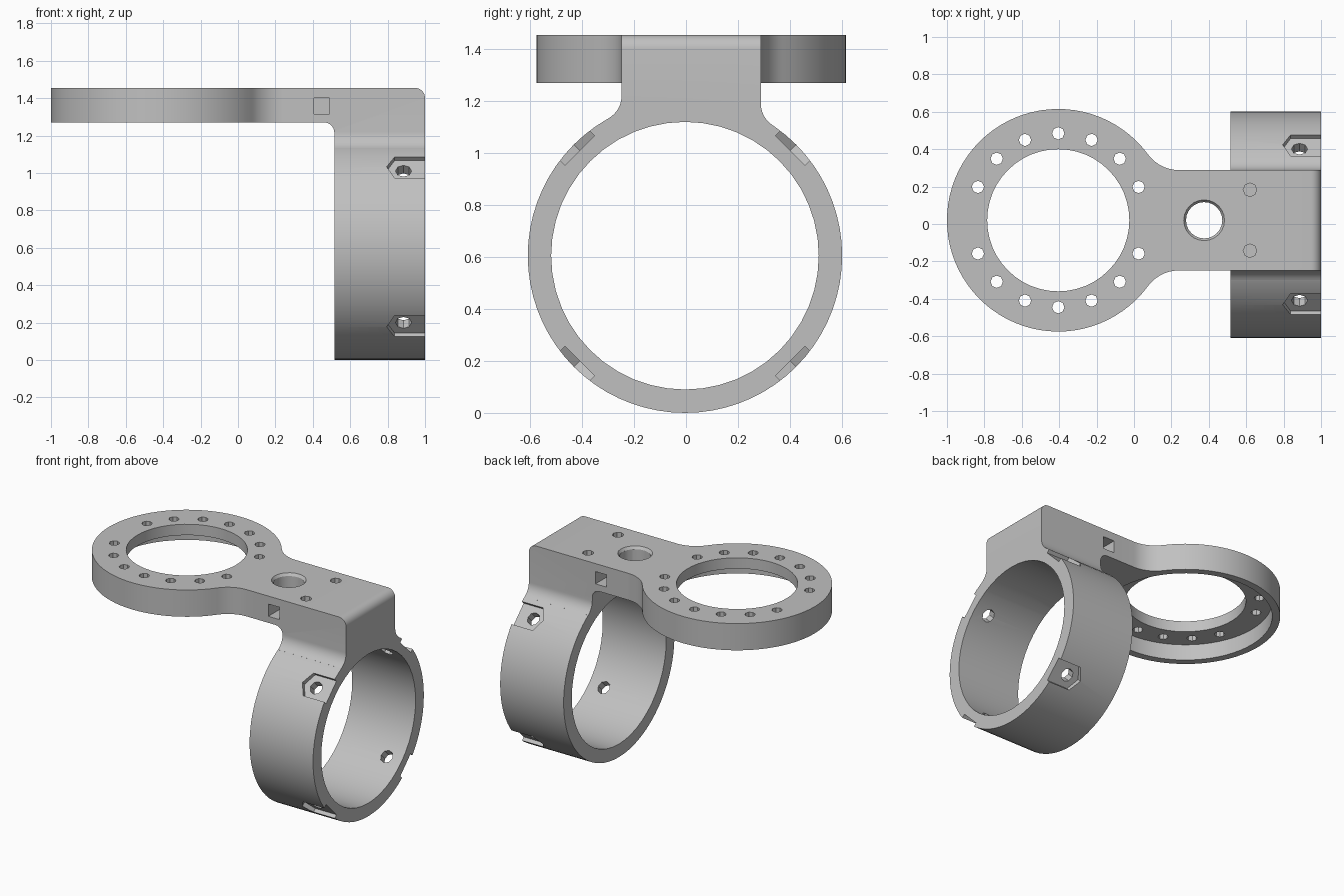
import bpy
import bmesh
from math import cos, sin, radians, sqrt, atan2, degrees
from mathutils import Matrix

if "Cube" in bpy.data.objects:
    bpy.data.objects.remove(bpy.data.objects["Cube"])

# Main dimensions
TOP, UNDER = 1.455, 1.27            # plate faces
MID, HALF = 0.02, 0.268             # arm centre line and half width
RING_X, RING_R = -0.405, 0.595      # flat ring
TUBE_Y, TUBE_Z, TUBE_R, BORE_R = -0.004, 0.605, 0.605, 0.515
BACK, END = 0.515, 1.0              # tube extent along x
parts, cutters = [], []

grey = bpy.data.materials.new("light grey")
grey.use_nodes = True
grey.diffuse_color = (0.53, 0.53, 0.53, 1)
grey.node_tree.nodes["Principled BSDF"].inputs["Base Color"].default_value = grey.diffuse_color


def arc(cx, cy, r, a0, a1, n):
    angles = [radians(a0 + (a1 - a0) * i / n) for i in range(n + 1)]
    return [(cx + r * cos(a), cy + r * sin(a)) for a in angles]


def circle(cx, cy, r, n):
    return arc(cx, cy, r, 0, 360, n)[:-1]


def prism(name, points, axis, lo, hi, group, matrix=None, end_points=None):
    """Solid between a profile at lo and a matching profile at hi."""
    place = {"X": lambda u, v, w: (w, u, v),
             "Y": lambda u, v, w: (u, w, v),
             "Z": lambda u, v, w: (u, v, w)}[axis]
    bm = bmesh.new()
    a = [bm.verts.new(place(u, v, lo)) for u, v in points]
    b = [bm.verts.new(place(u, v, hi)) for u, v in end_points or points]
    bm.faces.new(a)
    bm.faces.new(b)
    for i in range(len(a)):
        j = (i + 1) % len(a)
        bm.faces.new((a[i], a[j], b[j], b[i]))
    bmesh.ops.recalc_face_normals(bm, faces=bm.faces)
    if matrix:
        bm.transform(matrix)
    mesh = bpy.data.meshes.new(name)
    bm.to_mesh(mesh)
    bm.free()
    mesh.materials.append(grey)
    ob = bpy.data.objects.new(name, mesh)
    bpy.context.scene.collection.objects.link(ob)
    ob.hide_render = True
    group.append(ob)
    return ob


# Flat ring flowing into the arm through tangent fillets
fillet = 0.21
rise = HALF + fillet
run = sqrt((RING_R + fillet) ** 2 - rise ** 2)
touch = degrees(atan2(rise, run))
upper = arc(RING_X + run, MID + rise, fillet, 270, 180 + touch, 10)
lower = [(x, 2 * MID - y) for x, y in reversed(upper)]
rim = arc(RING_X, MID, RING_R, touch, 360 - touch, 64)[1:-1]
outline = [(0.45, MID - HALF), (0.45, MID + HALF)] + upper + rim + lower
plate = prism("ring_bracket", outline, "Z", UNDER, TOP, parts)

# Arm and neck: L-shaped side profile with rounded bend
bend = 0.055
side = [(0.38, UNDER), (0.38, TOP)]
side += arc(END - bend, TOP - bend, bend, 90, 0, 8)
side += [(END, 1.0), (BACK, 1.0)]
side += arc(BACK - bend, UNDER - bend, bend, 0, 90, 8)
prism("arm_and_neck", side, "Y", MID - HALF, MID + HALF, parts)

# Clamp tube
prism("clamp_tube", circle(TUBE_Y, TUBE_Z, TUBE_R, 72), "X", BACK, END, parts)

# Flared foot blending the neck into the tube
blend = 0.1
foot = []
for s in (1, -1):
    dy = MID + s * HALF + s * blend - TUBE_Y
    dz = sqrt((TUBE_R + blend) ** 2 - dy ** 2)
    lean = degrees(atan2(dz, abs(dy)))
    curve = arc(0, 0, blend, 180, 180 + lean, 8)
    curve = [(TUBE_Y + dy + s * u, TUBE_Z + dz + v) for u, v in curve]
    curve.append((s * 0.28, 1.06))
    foot += curve if s == 1 else curve[::-1]
prism("neck_foot", foot, "X", BACK, END, parts)

# Tube bore
prism("bore", circle(TUBE_Y, TUBE_Z, BORE_R, 48), "X", 0.3, 1.2, cutters)

# Ring opening with a wide recess beneath and a circle of screw holes
prism("opening", circle(RING_X, MID, 0.38, 48), "Z", 1.1, 1.6, cutters)
prism("recess", circle(RING_X, MID, 0.545, 64), "Z", 1.1, 1.38, cutters)
for i in range(16):
    if i % 8:
        a = radians(i * 22.5)
        spot = circle(RING_X + 0.465 * cos(a), MID + 0.465 * sin(a), 0.033, 8)
        prism("ring_hole", spot, "Z", 1.3, 1.6, cutters)

# Cable hole with bevelled mouth
prism("cable_hole", circle(0.375, MID, 0.097, 24), "Z", 1.1, 1.6, cutters)
prism("cable_mouth", circle(0.375, MID, 0.092, 24), "Z", TOP - 0.025, TOP + 0.01,
      cutters, end_points=circle(0.375, MID, 0.116, 24))

# Blind screw holes and square side sockets, one pair each
for s in (1, -1):
    prism("neck_hole", circle(0.62, MID + s * 0.163, 0.036, 8), "Z", 1.2, 1.6, cutters)
    face = MID + s * HALF
    square = [(0.405, 1.315), (0.49, 1.315), (0.49, 1.4), (0.405, 1.4)]
    lo, hi = sorted((face - s * 0.12, face + s * 0.1))
    prism("side_socket", square, "Y", lo, hi, cutters)

# Four nut slots with bolt holes around the tube
slot = [(-0.09, 0), (-0.047, -0.08), (0.2, -0.08), (0.2, 0.08), (-0.047, 0.08)]
for turn in (45, 135, 225, 315):
    m = Matrix.Translation((0.885, TUBE_Y, TUBE_Z)) @ Matrix.Rotation(radians(turn), 4, "X")
    prism("nut_slot", slot, "Z", 0.573, 0.65, cutters, m)
    prism("bolt_hole", circle(0, 0, 0.043, 8), "Z", 0.45, 0.64, cutters, m)

# Merge the solids, then cut every opening
for group, operation in ((parts[1:], "UNION"), (cutters, "DIFFERENCE")):
    for ob in group:
        mod = plate.modifiers.new(ob.name, "BOOLEAN")
        mod.operation = operation
        mod.solver = "EXACT"
        mod.object = ob
bpy.context.view_layer.update()
graph = bpy.context.evaluated_depsgraph_get()
result = bpy.data.meshes.new_from_object(plate.evaluated_get(graph))
plate.modifiers.clear()
plate.data = result
plate.hide_render = False
for ob in parts[1:] + cutters:
    bpy.data.objects.remove(ob)

# Smooth curved walls, keep edges crisp
bpy.ops.object.select_all(action="DESELECT")
plate.select_set(True)
bpy.context.view_layer.objects.active = plate
bpy.ops.object.shade_smooth_by_angle(angle=radians(30))
